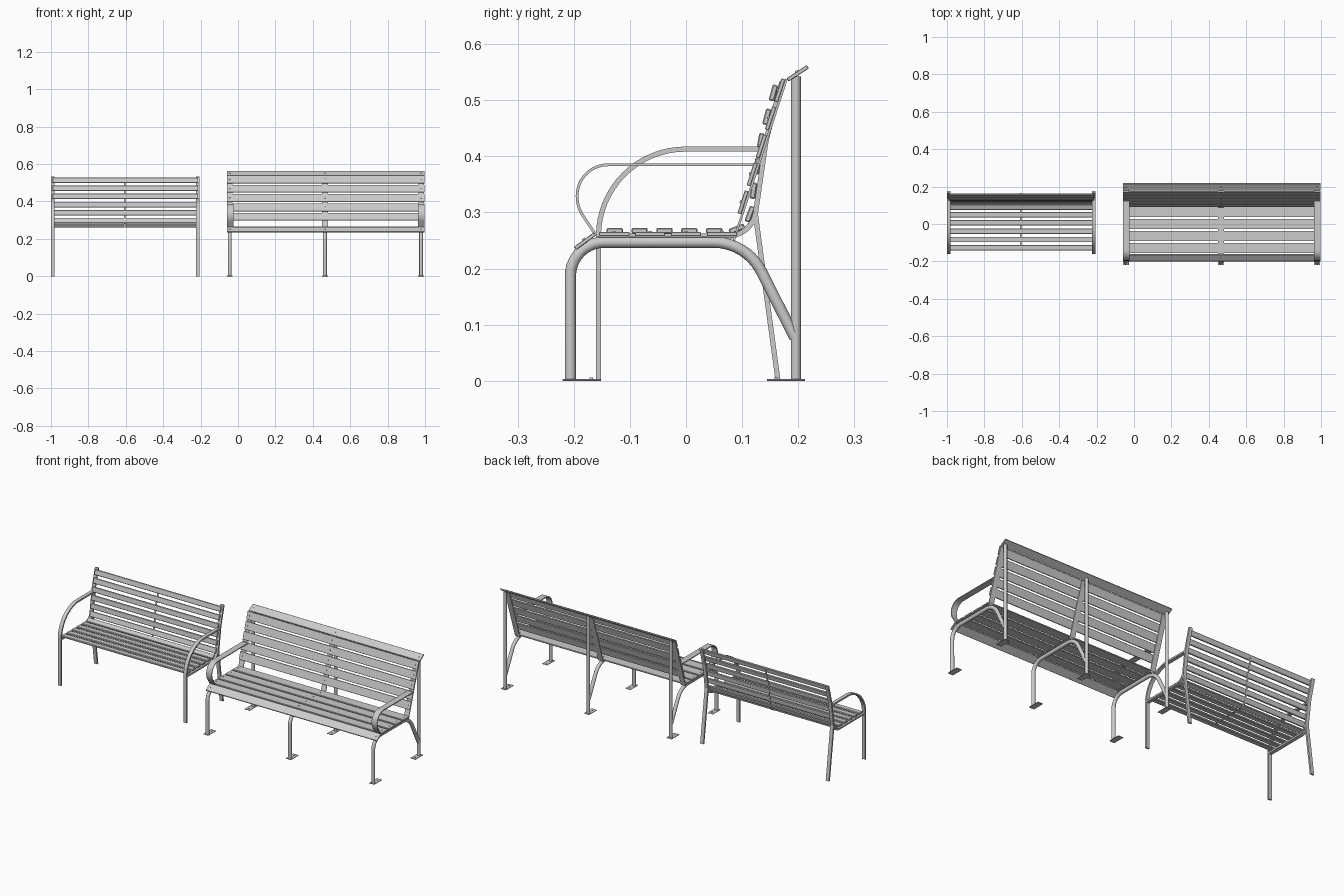
import bpy, bmesh, math
from mathutils import Vector, Matrix

if "Cube" in bpy.data.objects:
    bpy.data.objects.remove(bpy.data.objects["Cube"])


def fillet(corners, n=10):
    """Turn (y, z[, radius]) corners into a rounded polyline."""
    out = [Vector(corners[0][:2])]
    for a, b, c in zip(corners, corners[1:], corners[2:]):
        p, r = Vector(b[:2]), b[2]
        u = (Vector(a[:2]) - p).normalized()
        v = (Vector(c[:2]) - p).normalized()
        half = u.angle(v) / 2
        mid = p + (u + v).normalized() * (r / math.sin(half))
        s = p + u * (r / math.tan(half)) - mid
        e = p + v * (r / math.tan(half)) - mid
        sweep = math.pi - 2 * half
        for i in range(n + 1):
            t = i / n
            out.append(mid + (s * math.sin((1 - t) * sweep) + e * math.sin(t * sweep)) / math.sin(sweep))
    out.append(Vector(corners[-1][:2]))
    return out


def sample(path, s):
    """Point and unit tangent at arc length s."""
    for a, b in zip(path, path[1:]):
        d = (b - a).length
        if s <= d or b is path[-1]:
            t = (b - a).normalized()
            return a + t * s, t
        s -= d


def finish(name, bm):
    bmesh.ops.recalc_face_normals(bm, faces=bm.faces)
    me = bpy.data.meshes.new(name)
    bm.to_mesh(me)
    bm.free()
    ob = bpy.data.objects.new(name, me)
    bpy.context.collection.objects.link(ob)
    bpy.ops.object.select_all(action='DESELECT')
    ob.select_set(True)
    bpy.context.view_layer.objects.active = ob
    bpy.ops.object.shade_smooth_by_angle(angle=math.radians(35))
    return ob


def sweep(name, x, path, section):
    """Sweep a closed (x, normal) section along a path in the yz plane."""
    bm = bmesh.new()
    rings = []
    for i, p in enumerate(path):
        t0 = (p - path[i - 1]).normalized() if i else (path[1] - p).normalized()
        t1 = (path[i + 1] - p).normalized() if i < len(path) - 1 else t0
        t = (t0 + t1).normalized()
        n = Vector((-t.y, t.x))
        rings.append([bm.verts.new((x + sx, p.x + n.x * sn, p.y + n.y * sn)) for sx, sn in section])
    k = len(section)
    for a, b in zip(rings, rings[1:]):
        for j in range(k):
            bm.faces.new((a[j], a[(j + 1) % k], b[(j + 1) % k], b[j]))
    bm.faces.new(rings[0])
    bm.faces.new(rings[-1])
    return finish(name, bm)


def flat(w, t):
    return [(-w / 2, -t / 2), (w / 2, -t / 2), (w / 2, t / 2), (-w / 2, t / 2)]


def circle(r, n=16):
    return [(r * math.cos(2 * math.pi * i / n), r * math.sin(2 * math.pi * i / n)) for i in range(n)]


def slat(name, x0, x1, y, z, width, thick, angle, bevel=0.0015):
    bm = bmesh.new()
    bmesh.ops.create_cube(bm, size=1, matrix=Matrix.Diagonal((x1 - x0, width, thick, 1)))
    bmesh.ops.bevel(bm, geom=bm.edges[:], offset=bevel, segments=1, affect='EDGES')
    bmesh.ops.transform(bm, verts=bm.verts, matrix=Matrix.Translation(((x0 + x1) / 2, y, z)) @ Matrix.Rotation(angle, 4, 'X'))
    return finish(name, bm)


def bolt(name, x, y, z, angle, r=0.004):
    bm = bmesh.new()
    bmesh.ops.create_cone(bm, cap_ends=True, segments=10, radius1=r, radius2=r * 0.7, depth=0.003,
                          matrix=Matrix.Translation((x, y, z)) @ Matrix.Rotation(angle, 4, 'X'))
    return finish(name, bm)


# ---- Small bench: flat bar frames ----
arm_leg = fillet([(0.138, 0.413), (-0.156, 0.413, 0.155), (-0.156, 0)], 16)
seat_back = fillet([(-0.156, 0.258), (0.118, 0.258, 0.05), (0.143, 0.43, 0.15), (0.171, 0.533)])
rear_leg = [Vector((0.164, 0)), Vector((0.124, 0.295))]
for x in (-0.99, -0.215):
    sweep("small_arm_and_front_leg", x, arm_leg, flat(0.02, 0.009))
    sweep("small_seat_and_back_bar", x, seat_back, flat(0.02, 0.009))
    sweep("small_rear_leg", x, rear_leg, flat(0.02, 0.009))

# Small bench slats follow the seat bar, with a thin centre strap
for i in range(12):
    p, t = sample(seat_back, 0.029 + 0.0443 * i)
    c = p + Vector((-t.y, t.x)) * 0.0095
    slat("small_slat", -0.992, -0.213, c.x, c.y, 0.029, 0.01, math.atan2(t.y, t.x), 0.002)
strap_pts = [sample(seat_back, 0.02 + 0.0125 * i) for i in range(41)]
strap = [p + Vector((-t.y, t.x)) * 0.003 for p, t in strap_pts]
sweep("small_centre_strap", -0.605, strap, flat(0.008, 0.003))

# ---- Large bench: tube frames ----
xs = (-0.044, 0.465, 0.979)
frame = fillet([(-0.206, 0), (-0.206, 0.247, 0.06), (0.108, 0.247, 0.095), (0.194, 0.077)])
back_tilt = Vector((0.095, 0.29)).normalized()
back_angle = math.atan2(back_tilt.y, back_tilt.x)
back_base = Vector((0.085, 0.25))
for x in xs:
    sweep("large_tube_leg_frame", x, frame, circle(0.01))
    sweep("large_rear_post", x, [Vector((0.196, 0)), Vector((0.196, 0.542))], circle(0.009))
    sweep("large_back_strap", x, [back_base, back_base + back_tilt * 0.303], flat(0.03, 0.004))
    sweep("large_seat_strap", x, [Vector((-0.16, 0.2565)), Vector((0.088, 0.2565))], flat(0.03, 0.003))
    # foot plates with bolts
    for y, by in ((-0.186, -0.169), (0.178, 0.16)):
        slat("large_foot_plate", x - 0.016, x + 0.016, y, 0.0015, 0.068, 0.003, 0, 0.0005)
        bolt("large_foot_bolt", x, by, 0.0042, 0)

# Large bench slats: (y, z, width, angle)
boards = [(-0.18, 0.249, 0.044, math.radians(36)), (0.199, 0.548, 0.043, math.radians(33))]
boards += [(-0.128 + 0.064 * i, 0.2615, 0.054, 0) for i in range(4)]
for i in range(5):
    c = back_base + back_tilt * (0.07 + 0.0525 * i) + Vector((-back_tilt.y, back_tilt.x)) * 0.0055
    boards.append((c.x, c.y, 0.043, back_angle))
for y, z, w, a in boards:
    slat("large_slat", -0.06, 0.997, y, z, w, 0.007, a, 0.001)
    for x in xs:
        bolt("large_slat_bolt", x, y - math.sin(a) * 0.0042, z + math.cos(a) * 0.0042, a, 0.0035)

# Large bench strip armrests
arm = fillet([(0.128, 0.385), (-0.194, 0.385, 0.055), (-0.194, 0.31, 0.06), (-0.162, 0.262)], 12)
for x in (-0.042, 0.979):
    sweep("large_armrest", x, arm, flat(0.034, 0.005))
